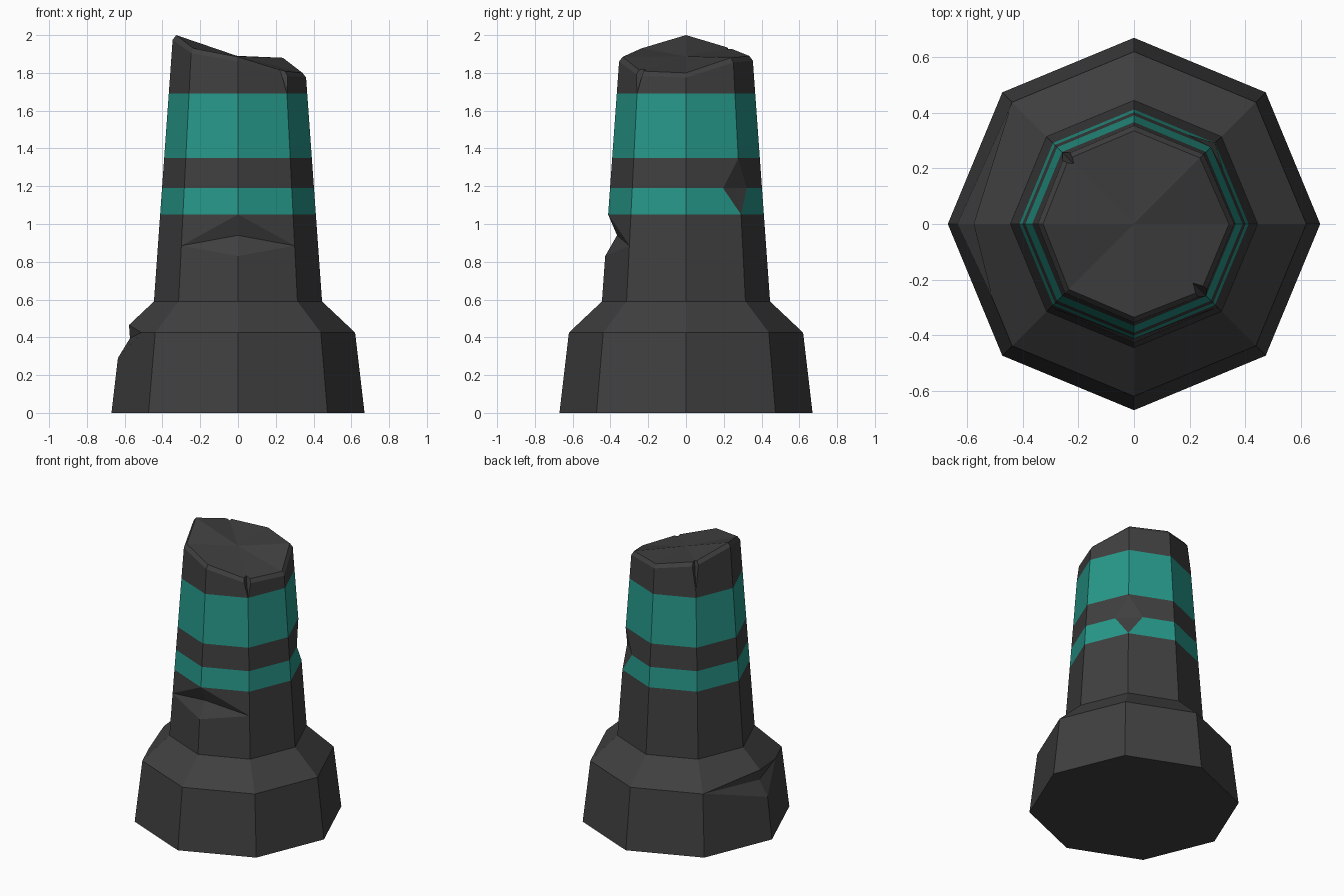
import bpy, bmesh, math
from mathutils import Vector

if "Cube" in bpy.data.objects:
    bpy.data.objects.remove(bpy.data.objects["Cube"])


def material(name, rgb):
    m = bpy.data.materials.new(name)
    m.diffuse_color = (*rgb, 1)
    m.use_nodes = True
    m.node_tree.nodes["Principled BSDF"].inputs["Base Color"].default_value = m.diffuse_color
    return m


dark = material("dark_stone", (0.05, 0.05, 0.05))
teal = material("teal_band", (0.02, 0.31, 0.25))


def polar(deg, r, z):
    a = math.radians(deg)
    return Vector((r * math.cos(a), r * math.sin(a), z))


def shaft_r(z):
    # straight taper of the shaft corners
    return 0.445 - (z - 0.59) * 0.0714


def on_edge(a, z):
    return polar(a, shaft_r(z), z)


def new_object(name, bm):
    bmesh.ops.recalc_face_normals(bm, faces=bm.faces[:])
    me = bpy.data.meshes.new(name)
    bm.to_mesh(me)
    bm.free()
    ob = bpy.data.objects.new(name, me)
    bpy.context.collection.objects.link(ob)
    return ob


# Octagonal pillar: plinth, shoulder, banded shaft, uneven broken top
ANGLES = [45 * i for i in range(8)]
TOP = [1.80, 1.88, 1.89, 1.93, 2.00, 1.93, 1.885, 1.81]
bm = bmesh.new()
rings = [[bm.verts.new(polar(a, r, z)) for a in ANGLES]
         for r, z in [(0.67, 0), (0.62, 0.425), (0.445, 0.59)]]
for z in (1.05, 1.19, 1.35, 1.69):
    rings.append([bm.verts.new(on_edge(a, z)) for a in ANGLES])
rings.append([bm.verts.new(on_edge(a, t - 0.025)) for a, t in zip(ANGLES, TOP)])
rings.append([bm.verts.new(polar(a, shaft_r(t) - 0.017, t)) for a, t in zip(ANGLES, TOP)])
for k, (lo, hi) in enumerate(zip(rings, rings[1:])):
    for i in range(8):
        j = (i + 1) % 8
        f = bm.faces.new((lo[i], lo[j], hi[j], hi[i]))
        f.material_index = 1 if k in (3, 5) else 0
bm.faces.new(rings[0][::-1])
centre = bm.verts.new((0, 0, 1.888))
for i in range(8):
    bm.faces.new((rings[-1][i], rings[-1][(i + 1) % 8], centre))
pillar = new_object("broken_pillar", bm)
pillar.data.materials.append(dark)
pillar.data.materials.append(teal)


def chip(name, top, left, bottom, right, mid, outer):
    # eight-sided wedge: four inner faces make the dent, four outer faces close it
    bm = bmesh.new()
    ring = [bm.verts.new(mid + (p - mid) * 1.01) for p in (top, left, bottom, right)]
    tips = [bm.verts.new(mid), bm.verts.new(outer)]
    for tip in tips:
        for i in range(4):
            bm.faces.new((ring[i], ring[(i + 1) % 4], tip))
    cutter = new_object(name, bm)
    cutter.data.materials.append(dark)
    cutter.hide_render = True
    mod = pillar.modifiers.new(name, 'BOOLEAN')
    mod.operation = 'DIFFERENCE'
    mod.solver = 'EXACT'
    mod.object = cutter
    bpy.context.view_layer.objects.active = pillar
    bpy.ops.object.modifier_apply(modifier=name)
    bpy.data.objects.remove(cutter)


# Wide gouge across the front of the shaft
chip("front_gouge", on_edge(270, 1.05), on_edge(225, 0.885), on_edge(270, 0.83),
     on_edge(315, 0.885), polar(270, 0.365, 0.94), polar(270, 0.7, 0.94))

# Diamond nick in the back right corner of the shaft
corner = on_edge(45, 1.19)
chip("corner_nick", on_edge(45, 1.345), corner.lerp(on_edge(0, 1.19), 0.31),
     on_edge(45, 1.05), corner.lerp(on_edge(90, 1.19), 0.31),
     polar(45, 0.365, 1.19), polar(45, 0.6, 1.19))

# Broken corner on the left of the plinth
lip = polar(180, 0.62, 0.425)
chip("plinth_break", polar(180, 0.577, 0.465), lip.lerp(polar(135, 0.62, 0.425), 0.98),
     polar(180, 0.636, 0.29), lip.lerp(polar(225, 0.62, 0.425), 0.6),
     polar(180, 0.572, 0.395), polar(180, 0.9, 0.6))

# Small splits in the broken rim
for a, z in ((135, 1.93), (315, 1.81)):
    chip("rim_split", polar(a, 0.29, z + 0.03), polar(a - 6, 0.35, z + 0.03),
         on_edge(a, z - 0.12 if a > 180 else z - 0.2), polar(a + 6, 0.35, z + 0.03),
         polar(a, 0.325, z - 0.04), polar(a, 0.5, z + 0.15))
